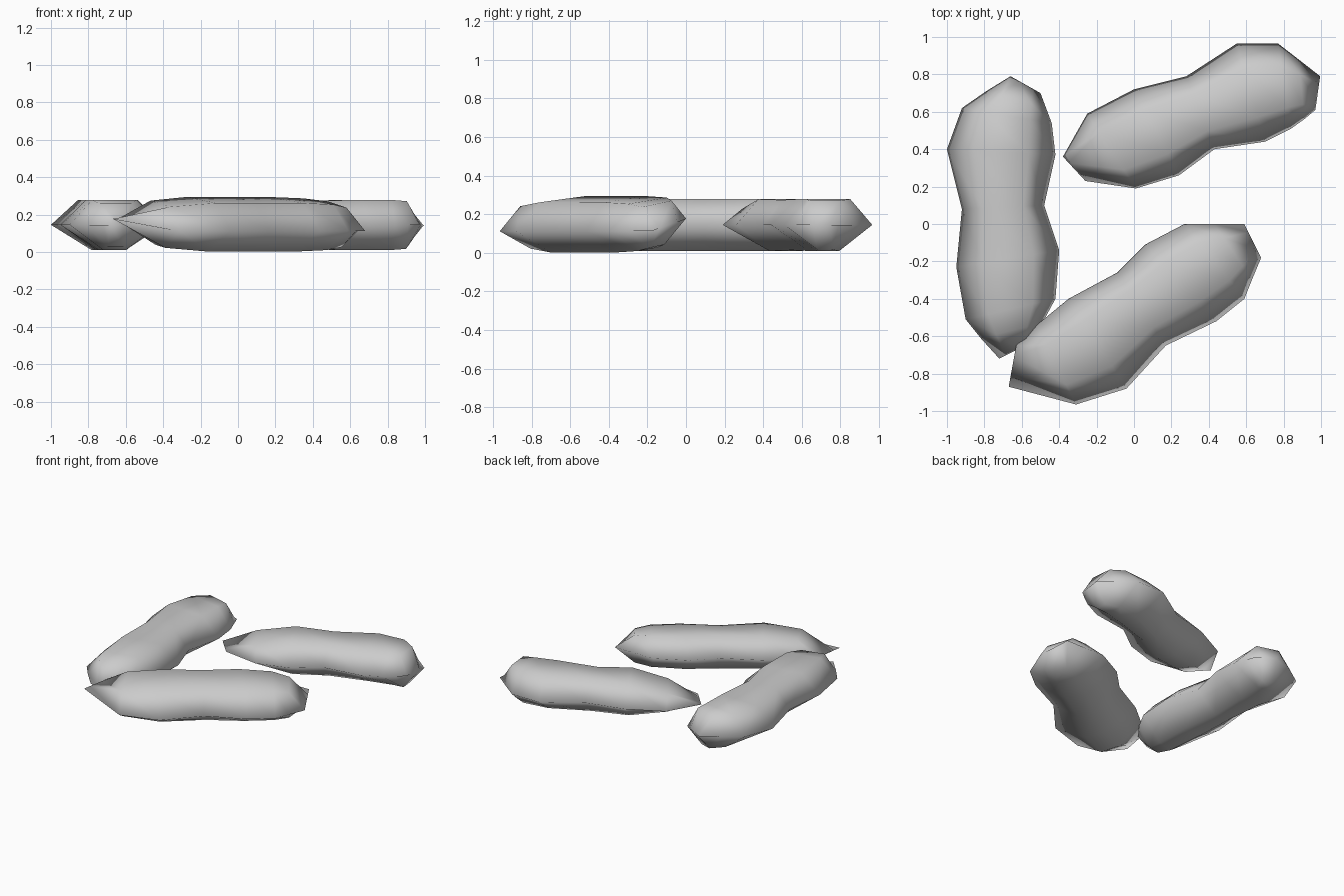
import bpy
import bmesh
from mathutils import Vector

cube = bpy.data.objects.get("Cube")
if cube:
    bpy.data.objects.remove(cube, do_unlink=True)

# Single plain grey
grey = bpy.data.materials.new("plain_grey")
grey.use_nodes = True
colour = (0.6, 0.6, 0.6, 1)
grey.diffuse_color = colour
grey.node_tree.nodes["Principled BSDF"].inputs["Base Color"].default_value = colour

MID, RISE, DROP = 0.145, 0.133, 0.135


def peanut(name, stations, tilt=0.0):
    """Loft six-sided rings; each station is left edge, right edge, fullness.
    Fullness 0 pinches the end to a ridge."""
    bm = bmesh.new()
    rings = []
    for i, (a, b, full) in enumerate(stations):
        a, b = Vector(a), Vector(b)
        centre, half = (a + b) / 2, (b - a) / 2
        top, bottom = MID + RISE * full, MID - DROP * full
        under = .25 if full else .5
        section = [(-1, MID), (-.5, top), (.5, top),
                   (1, MID), (under, bottom), (-under, bottom)]
        ring = []
        for s, z in section:
            p = centre + half * s
            roll = tilt if i == 0 else -tilt * s
            ring.append(bm.verts.new((p.x, p.y, z + roll)))
        rings.append(ring)
    for r, q in zip(rings, rings[1:]):
        for k in range(6):
            n = (k + 1) % 6
            bm.faces.new((r[k], r[n], q[n], q[k]))
    bmesh.ops.remove_doubles(bm, verts=bm.verts[:], dist=0.0005)
    bmesh.ops.recalc_face_normals(bm, faces=bm.faces[:])
    for f in bm.faces:
        f.smooth = True
    mesh = bpy.data.meshes.new(name)
    bm.to_mesh(mesh)
    bm.free()
    mesh.materials.append(grey)
    obj = bpy.data.objects.new(name, mesh)
    bpy.context.collection.objects.link(obj)


# Straight one along the side
peanut("side_peanut", [
    ((-.66, .79), (-.5, .7), 0),
    ((-.79, .71), (-.47, .62), .97),
    ((-.92, .62), (-.44, .54), 1),
    ((-1, .4), (-.42, .37), 1),
    ((-.92, .08), (-.48, .1), 1),
    ((-.95, -.23), (-.4, -.14), 1),
    ((-.9, -.51), (-.42, -.4), 1),
    ((-.82, -.61), (-.49, -.53), .85),
    ((-.72, -.72), (-.58, -.65), 0)])

# Slanted one at the back
peanut("back_peanut", [
    ((-.38, .36), (-.26, .23), 0),
    ((-.25, .59), (.01, .19), .62),
    ((0, .72), (.24, .26), 1),
    ((.28, .79), (.43, .4), .97),
    ((.55, .965), (.7, .44), 1),
    ((.77, .965), (.84, .51), 1),
    ((.88, .88), (.91, .56), .95),
    ((.995, .79), (.97, .61), 0)])

# Slanted one at the front, rolled slightly forward
peanut("front_peanut", [
    ((-.63, -.65), (-.67, -.87), 0),
    ((-.52, -.54), (-.31, -.965), .85),
    ((-.35, -.4), (-.04, -.88), 1),
    ((-.09, -.26), (.17, -.65), 1),
    ((.06, -.11), (.44, -.52), 1),
    ((.27, 0), (.59, -.4), .94),
    ((.43, 0), (.63, -.3), .82),
    ((.59, 0), (.68, -.18), 0)], tilt=0.033)
